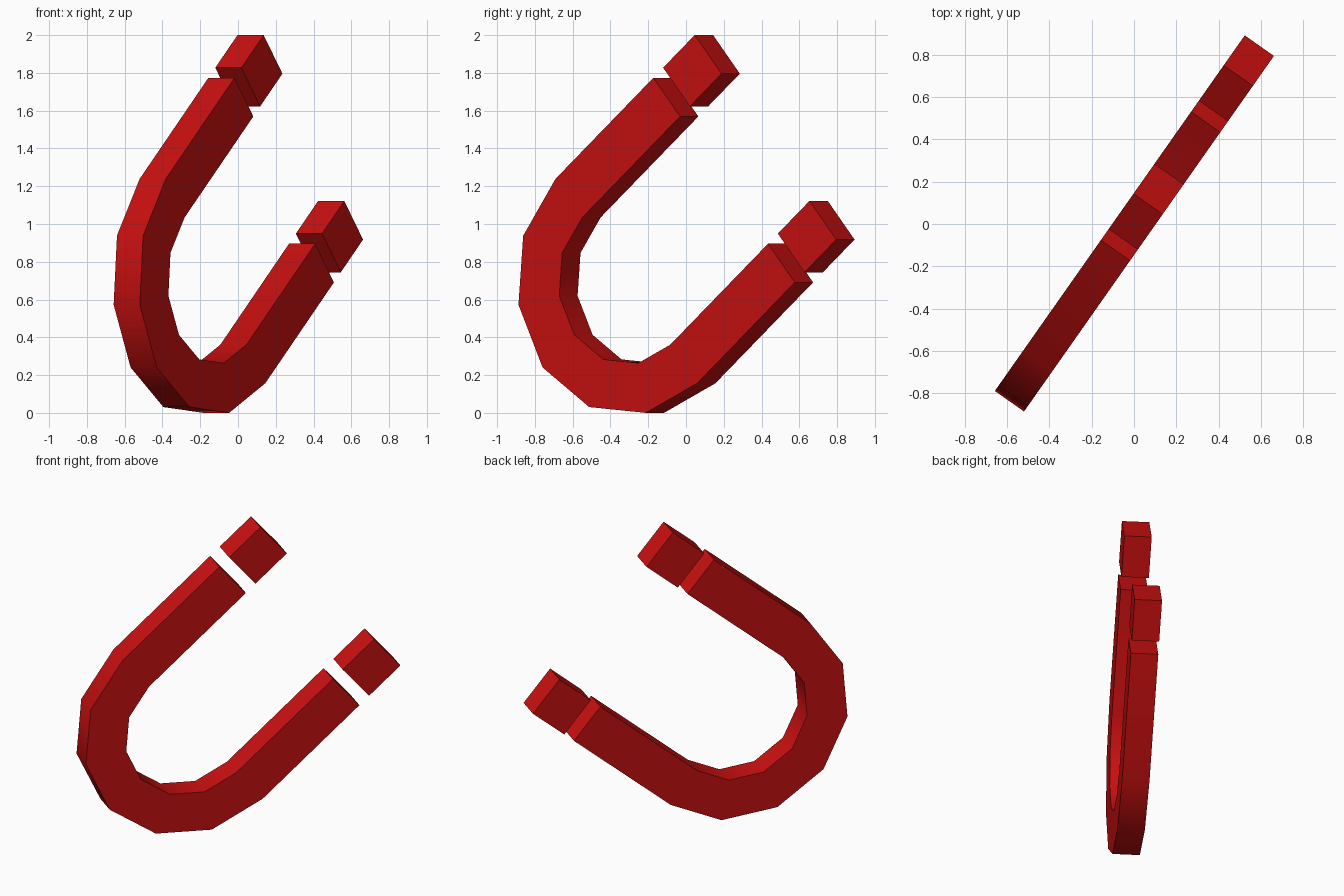
import bpy
import bmesh
from math import radians, sin, cos
from mathutils import Matrix, Vector

cube = bpy.data.objects.get("Cube")
if cube:
    bpy.data.objects.remove(cube, do_unlink=True)

R_OUT, R_IN, DEPTH = 0.709, 0.441, 0.169
ARM, GAP, TIP = 0.828, 0.083, 0.268

red = bpy.data.materials.new("magnet red")
red.use_nodes = True
colour = (0.58, 0.005, 0.005, 1)
red.diffuse_color = colour
red.node_tree.nodes["Principled BSDF"].inputs["Base Color"].default_value = colour

# Leans the upright magnet, then turns it about the vertical axis
pose = (Matrix.Rotation(radians(54.9), 4, 'Z')
        @ Matrix.Translation((-0.327, 0, 0.698))
        @ Matrix.Rotation(radians(-40.2), 4, 'Y'))


def station(angle, along=0.0):
    """Rectangular cross-section at an angle round the bend, moved along the arms."""
    d = Vector((cos(angle), 0, sin(angle)))
    shift = Vector((along, 0, 0))
    return [d * r + shift + Vector((0, y, 0))
            for r, y in ((R_IN, -DEPTH / 2), (R_OUT, -DEPTH / 2),
                         (R_OUT, DEPTH / 2), (R_IN, DEPTH / 2))]


def loft(name, stations):
    bm = bmesh.new()
    rings = [[bm.verts.new(pose @ p) for p in s] for s in stations]
    for a, b in zip(rings, rings[1:]):
        for i in range(4):
            j = (i + 1) % 4
            bm.faces.new((a[i], a[j], b[j], b[i]))
    bm.faces.new(rings[0])
    bm.faces.new(rings[-1])
    bmesh.ops.recalc_face_normals(bm, faces=bm.faces)
    mesh = bpy.data.meshes.new(name)
    bm.to_mesh(mesh)
    bm.free()
    mesh.materials.append(red)
    obj = bpy.data.objects.new(name, mesh)
    bpy.context.collection.objects.link(obj)
    return obj


# U-shaped body: arm, six-segment bend, arm
bend = [station(radians(90 + 30 * i)) for i in range(7)]
body = loft("horseshoe_body",
            [station(radians(90), ARM)] + bend + [station(radians(270), ARM)])
bpy.ops.object.select_all(action='DESELECT')
body.select_set(True)
bpy.context.view_layer.objects.active = body
bpy.ops.object.shade_smooth_by_angle(angle=radians(40))

# Separate pole tips beyond a gap
for name, angle in (("upper_pole_tip", 90), ("lower_pole_tip", 270)):
    loft(name, [station(radians(angle), ARM + GAP),
                station(radians(angle), ARM + GAP + TIP)])
